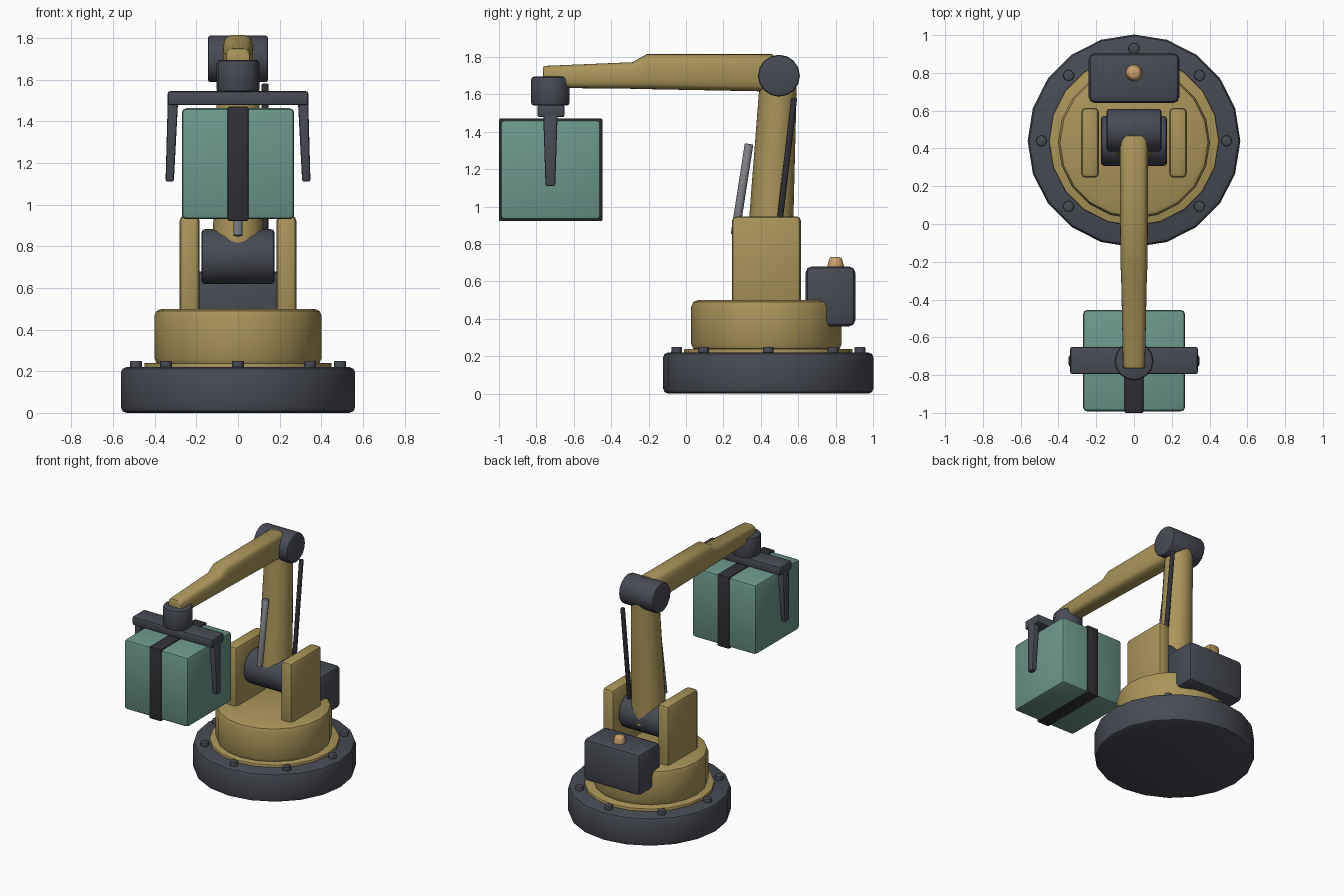
import bpy, bmesh
from math import radians, cos, sin, pi
from mathutils import Vector, Matrix

if "Cube" in bpy.data.objects:
    bpy.data.objects.remove(bpy.data.objects["Cube"])


def mat(name, rgb):
    m = bpy.data.materials.new(name)
    m.diffuse_color = (*rgb, 1)
    m.use_nodes = True
    m.node_tree.nodes["Principled BSDF"].inputs["Base Color"].default_value = m.diffuse_color
    return m


YELLOW = mat("ochre_paint", (0.40, 0.30, 0.10))
DARK = mat("dark_metal", (0.065, 0.07, 0.09))
STEEL = mat("steel", (0.22, 0.23, 0.25))
TEAL = mat("crate_teal", (0.15, 0.31, 0.26))
STRAP = mat("strap_black", (0.03, 0.03, 0.036))
AMBER = mat("beacon_amber", (0.60, 0.35, 0.15))


def finish(name, bm, material, bevel=0.0, segs=2):
    """Round the sharp edges, make the object and smooth it by angle."""
    bmesh.ops.recalc_face_normals(bm, faces=bm.faces)
    if bevel:
        edges = [e for e in bm.edges if e.calc_face_angle(0) > radians(40)]
        bmesh.ops.bevel(bm, geom=edges, offset=bevel, segments=segs,
                        profile=0.5, affect='EDGES', clamp_overlap=True)
    me = bpy.data.meshes.new(name)
    bm.to_mesh(me)
    bm.free()
    ob = bpy.data.objects.new(name, me)
    bpy.context.collection.objects.link(ob)
    me.materials.append(material)
    bpy.ops.object.select_all(action='DESELECT')
    ob.select_set(True)
    bpy.context.view_layer.objects.active = ob
    bpy.ops.object.shade_smooth_by_angle(angle=radians(40))
    return ob


def box(name, lo, hi, material, bevel=0.02):
    lo, hi = Vector(lo), Vector(hi)
    bm = bmesh.new()
    bmesh.ops.create_cube(bm, size=1, matrix=Matrix.Translation((lo + hi) / 2)
                          @ Matrix.Diagonal((*(hi - lo), 1)))
    return finish(name, bm, material, bevel)


def rod(name, a, b, r1, material, r2=None, sides=16, bevel=0.0):
    """Cylinder or cone running from a to b."""
    a, b = Vector(a), Vector(b)
    rot = (b - a).to_track_quat('Z', 'Y').to_matrix().to_4x4()
    bm = bmesh.new()
    bmesh.ops.create_cone(bm, cap_ends=True, segments=sides, radius1=r1,
                          radius2=r1 if r2 is None else r2, depth=(b - a).length,
                          matrix=Matrix.Translation((a + b) / 2) @ rot)
    return finish(name, bm, material, bevel)


def loft(name, sections, material, bevel=0.0, n=16):
    """Rounded sections (y, z_low, z_high, half_width) joined along y."""
    bm = bmesh.new()
    rings = []
    for y, z0, z1, w in sections:
        ring = []
        for i in range(n):
            c, s = cos(2 * pi * i / n), sin(2 * pi * i / n)
            k = (c ** 4 + s ** 4) ** -0.25
            ring.append(bm.verts.new((w * c * k, y, (z0 + z1) / 2 + (z1 - z0) / 2 * s * k)))
        rings.append(ring)
    for p, q in zip(rings, rings[1:]):
        for i in range(n):
            bm.faces.new((p[i], p[(i + 1) % n], q[(i + 1) % n], q[i]))
    bm.faces.new(rings[0])
    bm.faces.new(rings[-1])
    return finish(name, bm, material, bevel)


CY = 0.44  # turning axis

# base, flange and bolts
rod("base", (0, CY, 0), (0, CY, 0.22), 0.563, DARK, sides=20, bevel=0.028)
rod("base_flange", (0, CY, 0.20), (0, CY, 0.24), 0.45, YELLOW, sides=20, bevel=0.006)
for i in range(8):
    x, y = 0.49 * cos(i * pi / 4), CY + 0.49 * sin(i * pi / 4)
    rod(f"base_bolt_{i + 1}", (x, y, 0.20), (x, y, 0.25), 0.03, DARK, sides=8, bevel=0.006)

# turret with shoulder plates
rod("turret", (0, CY - 0.01, 0.23), (0, CY - 0.01, 0.50), 0.402, YELLOW, sides=20, bevel=0.035)
for s, side in ((-1, "left"), (1, "right")):
    xs = sorted((s * 0.185, s * 0.28))
    box(f"shoulder_plate_{side}", (xs[0], 0.245, 0.44), (xs[1], 0.615, 0.948), YELLOW, 0.025)

# motor housing and beacon
box("motor_housing", (-0.24, 0.64, 0.36), (0.24, 0.905, 0.68), DARK, 0.032)
rod("beacon", (0, 0.80, 0.67), (0, 0.80, 0.73), 0.05, AMBER, r2=0.035, sides=8, bevel=0.012)

# shoulder, upper arm, elbow
rod("shoulder_joint", (-0.175, 0.44, 0.75), (0.175, 0.44, 0.75), 0.132, DARK, bevel=0.016)
rod("upper_arm", (0, 0.445, 0.72), (0, 0.495, 1.70), 0.124, YELLOW, r2=0.098, sides=16)
rod("elbow_joint", (-0.145, 0.497, 1.70), (0.145, 0.497, 1.70), 0.112, DARK, bevel=0.014)

# forearm stepping down to a thinner end
loft("forearm", [(0.47, 1.615, 1.815, 0.076), (-0.21, 1.628, 1.815, 0.072),
                 (-0.285, 1.63, 1.772, 0.068), (-0.765, 1.635, 1.752, 0.058)], YELLOW, 0.012)

# lift piston and hose
rod("lift_piston", (0, 0.262, 0.85), (0, 0.337, 1.335), 0.023, STEEL, sides=10, bevel=0.005)
rod("arm_hose", (0.13, 0.487, 0.80), (0.13, 0.578, 1.58), 0.017, STRAP, sides=8, bevel=0.004)

# wrist and gripper
WY = -0.725
rod("wrist", (0, WY, 1.54), (0, WY, 1.695), 0.103, DARK, bevel=0.016)
box("gripper_bar", (-0.338, -0.795, 1.478), (0.338, -0.65, 1.545), DARK, 0.012)
for s, side in ((-1, "left"), (1, "right")):
    bm = bmesh.new()
    bmesh.ops.create_cube(bm, size=1)
    for v in bm.verts:
        top = v.co.z > 0
        v.co = ((s * (0.312 if top else 0.328)) + v.co.x * (0.05 if top else 0.04),
                WY + v.co.y * (0.078 if top else 0.052), 1.51 if top else 1.11)
    finish(f"gripper_finger_{side}", bm, DARK, 0.01)

# carried crate and its strap
box("crate", (-0.27, -0.992, 0.93), (0.27, -0.455, 1.463), TEAL, 0.022)
box("crate_strap", (-0.05, -1.0, 0.922), (0.05, -0.447, 1.471), STRAP, 0.008)
